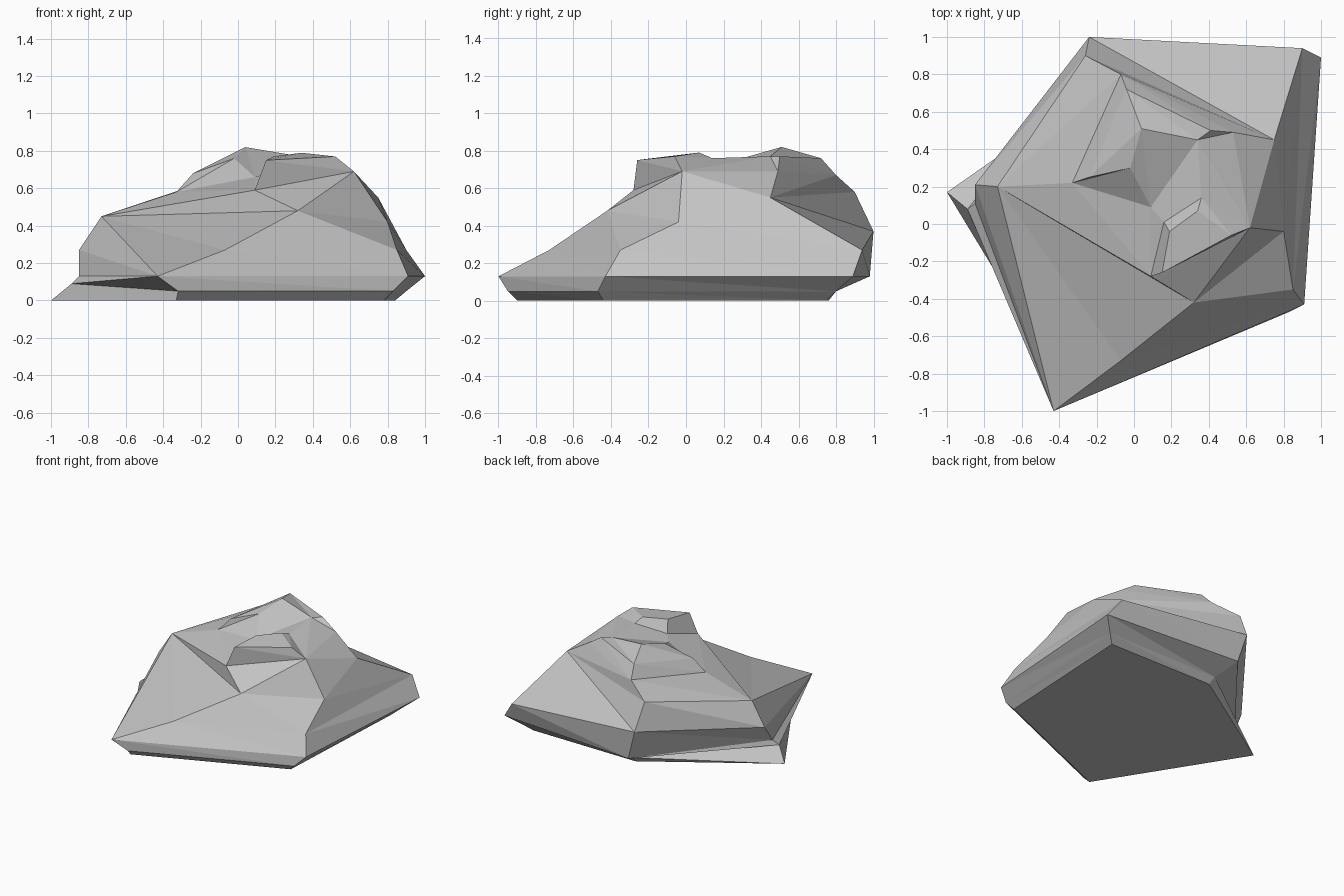
import bpy
import bmesh

default_cube = bpy.data.objects.get("Cube")
if default_cube:
    bpy.data.objects.remove(default_cube, do_unlink=True)


def flat_material(name, colour):
    material = bpy.data.materials.new(name)
    material.use_nodes = True
    material.diffuse_color = colour
    shader = material.node_tree.nodes["Principled BSDF"]
    shader.inputs["Base Color"].default_value = colour
    shader.inputs["Roughness"].default_value = 1.0
    return material


# Five-cornered strata, bottom to top, with corners in this order
corners = ("front", "right", "rear", "back", "left")
strata = [
    [(-.33, -.9, 0), (.78, -.44, 0), (.84, .75, 0), (-.08, .76, 0), (-1, .17, 0)],
    [(-.32, -.95, .05), (.83, -.47, .05), (.9, .8, .05), (-.1, .8, .05), (-.89, .08, .09)],
    [(-.43, -1, .13), (.91, -.43, .13), (1, .89, .13), (-.17, .98, .13), (-.85, .11, .13)],
    [(-.07, -.73, .27), (.85, -.35, .27), (.9, .94, .27), (-.24, 1, .37), (-.85, .21, .27)],
    [(.32, -.42, .48), (.8, -.04, .42), (.75, .45, .55), (-.26, .9, .58), (-.73, .2, .45)],
    [(.09, -.28, .59), (.62, -.02, .69), (.53, .49, .69), (-.07, .8, .67), (-.33, .22, .58)],
    [(.15, -.26, .75), (.52, -.06, .77), (.41, .5, .77), (-.04, .72, .76), (-.24, .25, .68)],
]

# Wall panels (level, side) whose crease runs the other way
flipped_panels = {(4, 0), (4, 2)}

# The top of the right wall is left open for the sloping summit floor
open_panel = (5, 1)

# Loose points of the broken summit
summit = {
    "shoulder": (-.02, .3, .76),
    "peak": (.04, .51, .82),
    "dip": (.09, .09, .66),
    "ledge": (.34, .45, .77),
    "slab_side": (.19, -.04, .77),
    "slab_top": (.34, .07, .79),
    "slab_toe": (.16, .01, .68),
    "slab_heel": (.36, .14, .76),
}

# Broad left face, from the foot spur to the shoulder
left_facets = [
    "left0 front0 front1 left1",
    "left1 front1 front2",
    "left1 front2 left2",
    "left2 front2 left3",
    "left3 front2 left4",
    "front2 front3 left4",
    "front3 front4 left4",
    "front4 front5 left4",
    "left4 front5 left5",
]

# Facets that close the summit
summit_facets = [
    "left5 front5 dip",
    "left5 dip shoulder",
    "left5 shoulder left6",
    "front5 slab_toe dip",
    "front5 front6 slab_side slab_toe",
    "left6 shoulder peak",
    "left6 peak back6",
    "shoulder dip peak",
    "back6 peak ledge",
    "back6 ledge rear6",
    "rear6 ledge rear5",
    "dip slab_toe slab_heel",
    "dip slab_heel ledge",
    "dip ledge peak",
    "slab_toe slab_side slab_top slab_heel",
    "front6 right6 slab_top slab_side",
    "slab_heel slab_top right6",
    "slab_heel right6 right5",
    "slab_heel right5 ledge",
    "ledge right5 rear5",
]


def build_rock():
    bm = bmesh.new()
    rings = [[bm.verts.new(point) for point in ring] for ring in strata]
    points = {name: bm.verts.new(place) for name, place in summit.items()}
    for level, ring in enumerate(rings):
        points.update((side + str(level), vert) for side, vert in zip(corners, ring))

    # Underside
    bm.faces.new(rings[0])

    # Four layered walls: two triangles per panel
    for level, (lower, upper) in enumerate(zip(rings, rings[1:])):
        for i in range(len(corners) - 1):
            if (level, i) == open_panel:
                continue
            a, b, c, d = lower[i], lower[i + 1], upper[i + 1], upper[i]
            if (level, i) in flipped_panels:
                a, b, c, d = b, c, d, a
            bm.faces.new((a, b, d))
            bm.faces.new((b, c, d))

    # Left face and summit
    for facet in left_facets + summit_facets:
        bm.faces.new([points[name] for name in facet.split()])

    bmesh.ops.recalc_face_normals(bm, faces=bm.faces)
    mesh = bpy.data.meshes.new("rock")
    bm.to_mesh(mesh)
    bm.free()
    rock = bpy.data.objects.new("rock", mesh)
    bpy.context.collection.objects.link(rock)
    return rock


rock = build_rock()
rock.data.materials.append(flat_material("stone grey", (.55, .55, .55, 1)))
